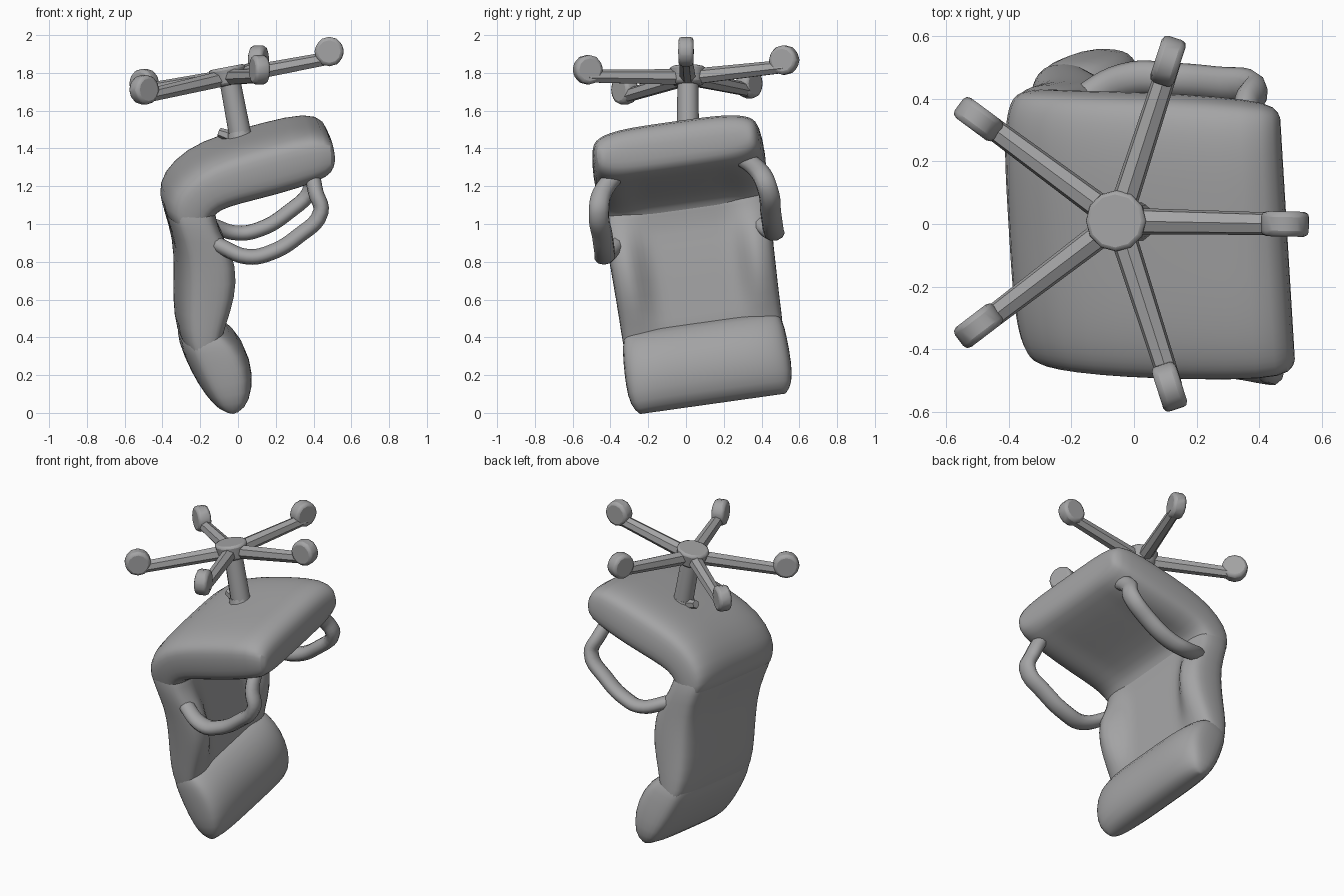
import bpy, bmesh, math
from mathutils import Matrix, Vector

if "Cube" in bpy.data.objects:
    bpy.data.objects.remove(bpy.data.objects["Cube"])

# Upholstery is modelled upright, then rolled about x and slightly skewed
SHEAR = Matrix(((1, -0.06, 0, 0), (0, 1, 0, 0), (0, 0, 1, 0), (0, 0, 0, 1)))
LEAN = (Matrix.Translation((0, 0, 1.2)) @ Matrix.Rotation(math.radians(8), 4, 'X')
        @ SHEAR @ Matrix.Translation((0, -0.02, -1.2)))

DARK = bpy.data.materials.new("dark_grey")
DARK.diffuse_color = (0.37, 0.37, 0.375, 1)
DARK.use_nodes = True
DARK.node_tree.nodes["Principled BSDF"].inputs["Base Color"].default_value = DARK.diffuse_color


def smooth(ob, angle):
    bpy.ops.object.select_all(action='DESELECT')
    ob.select_set(True)
    bpy.context.view_layer.objects.active = ob
    bpy.ops.object.shade_smooth_by_angle(angle=math.radians(angle))


def finish(name, bm, angle=50):
    bmesh.ops.recalc_face_normals(bm, faces=bm.faces)
    me = bpy.data.meshes.new(name)
    bm.to_mesh(me)
    bm.free()
    me.materials.append(DARK)
    ob = bpy.data.objects.new(name, me)
    bpy.context.collection.objects.link(ob)
    smooth(ob, angle)
    return ob


def loft(name, stations):
    """Padded form; station = outer x, z, inner x, z, half width, hollow."""
    n, steps = 4, 18
    ss = [math.sin(math.pi * (i / steps - 0.5)) for i in range(steps + 1)]
    section = [(s, max(0, 1 - abs(s) ** n) ** (1 / n)) for s in ss]
    section += [(s, -u) for s, u in section[-2:0:-1]]
    bm = bmesh.new()
    rings = []
    for ox, oz, ix, iz, w, hollow in stations:
        ring = []
        for s, u in section:
            d = hollow * max(0, u) * min(1, max(0, 2.2 * (1 - (s / 0.72) ** 2)))
            f = (u + 1) / 2 * (1 - d)
            ring.append(bm.verts.new(LEAN @ Vector((ox + (ix - ox) * f, s * w, oz + (iz - oz) * f))))
        rings.append(ring)
    k = len(section)
    for a, b in zip(rings, rings[1:]):
        for i in range(k):
            bm.faces.new((a[i], a[(i + 1) % k], b[(i + 1) % k], b[i]))
    # grid caps across each end
    for r in (rings[0], rings[-1]):
        for i in range(steps):
            quad = [r[i], r[i + 1], r[(k - i - 1) % k], r[(k - i) % k]]
            bm.faces.new(list(dict.fromkeys(quad)))
    ob = finish(name, bm, 60)
    m = ob.modifiers.new("smooth", 'SUBSURF')
    m.levels = m.render_levels = 1
    return ob


def rod(name, a, b, r1, r2, sides=8, bevel=0):
    a, b = Vector(a), Vector(b)
    d = b - a
    bm = bmesh.new()
    bmesh.ops.create_cone(bm, cap_ends=True, segments=sides, radius1=r1, radius2=r2, depth=d.length,
                          matrix=Matrix.Translation((a + b) / 2) @ d.to_track_quat('Z', 'Y').to_matrix().to_4x4())
    ob = finish(name, bm, 40)
    if bevel:
        m = ob.modifiers.new("bevel", 'BEVEL')
        m.width, m.segments = bevel, 2
    return ob


# Seat cushion, front lip to rear
loft("seat", [
    (0.49, 1.44, 0.49, 1.37, 0.39, 0),
    (0.475, 1.52, 0.48, 1.31, 0.43, 0),
    (0.38, 1.565, 0.41, 1.26, 0.45, 0.04),
    (0.15, 1.51, 0.19, 1.19, 0.46, 0.08),
    (-0.08, 1.445, -0.02, 1.14, 0.46, 0.08),
    (-0.26, 1.37, -0.11, 1.11, 0.455, 0.05),
    (-0.39, 1.24, -0.14, 1.08, 0.45, 0),
    (-0.41, 1.13, -0.16, 1.04, 0.44, 0),
    (-0.38, 1.02, -0.16, 1.00, 0.43, 0),
])

# Backrest with side bolsters
loft("backrest", [
    (-0.32, 1.28, -0.16, 1.16, 0.40, 0),
    (-0.41, 1.16, -0.13, 1.12, 0.44, 0),
    (-0.385, 1.05, -0.11, 1.01, 0.45, 0.15),
    (-0.335, 0.90, -0.03, 0.91, 0.44, 0.34),
    (-0.33, 0.72, 0.00, 0.74, 0.435, 0.36),
    (-0.335, 0.56, -0.04, 0.58, 0.43, 0.25),
    (-0.32, 0.42, -0.09, 0.46, 0.43, 0.05),
    (-0.26, 0.28, -0.12, 0.32, 0.42, 0),
])

# Headrest pillow
loft("headrest", [
    (-0.29, 0.46, -0.14, 0.49, 0.40, 0),
    (-0.32, 0.40, -0.06, 0.46, 0.43, 0),
    (-0.285, 0.29, 0.03, 0.37, 0.44, 0),
    (-0.225, 0.17, 0.07, 0.23, 0.445, 0),
    (-0.155, 0.075, 0.05, 0.10, 0.435, 0),
    (-0.10, 0.035, 0.00, 0.04, 0.39, 0),
])

# Looped armrests: x, z and how far the path turns in toward the chair
path = [(-0.24, 0.99, 0.12), (-0.12, 0.94, 0.04), (0.02, 0.89, 0), (0.14, 0.91, 0), (0.29, 1.00, 0),
        (0.41, 1.13, 0), (0.385, 1.23, 0.025), (0.37, 1.33, 0.10)]
for side, label in ((-1, "near"), (1, "far")):
    cu = bpy.data.curves.new("armrest_" + label, 'CURVE')
    cu.dimensions = '3D'
    cu.bevel_depth, cu.bevel_resolution, cu.resolution_u = 0.041, 3, 5
    cu.use_fill_caps = True
    sp = cu.splines.new('BEZIER')
    sp.bezier_points.add(len(path) - 1)
    for p, (x, z, inward) in zip(sp.bezier_points, path):
        p.co = (x, -side * inward, z)
        p.handle_left_type = p.handle_right_type = 'AUTO'
    ob = bpy.data.objects.new("armrest_" + label, cu)
    bpy.context.collection.objects.link(ob)
    smooth_name = ob.name
    bpy.ops.object.select_all(action='DESELECT')
    ob.select_set(True)
    bpy.context.view_layer.objects.active = ob
    bpy.ops.object.convert(target='MESH')
    ob = bpy.context.object
    ob.data.transform(LEAN @ Matrix.Translation((0, side * 0.45 - 0.005, 0)) @ Matrix.Diagonal((1, 1.35, 1, 1)))
    ob.data.materials.clear()
    ob.data.materials.append(DARK)
    smooth(ob, 60)


# Star base lies in a tilted plane
def base(x, y, lift=0.0):
    return Vector((x - 0.19 * lift, y, 1.785 + 0.19 * x + 0.05 * y + lift))


HUB = (-0.05, 0.01)
rod("hub", base(*HUB, -0.04), base(*HUB, 0.055), 0.085, 0.10, 12, 0.015)
rod("gas_column", (0.025, 0.01, 1.40), (-0.045, 0.01, 1.77), 0.06, 0.055, 12)
rod("column_collar", (0.02, 0.01, 1.41), (0.005, 0.01, 1.49), 0.08, 0.06, 10)
rod("tilt_lever", (0.0, 0.02, 1.45), (-0.10, 0.04, 1.485), 0.035, 0.025, 6)

tips = [(0.49, 0.0), (0.115, 0.52), (-0.49, 0.335), (-0.49, -0.325), (0.12, -0.52)]
for i, (x, y) in enumerate(tips, 1):
    tip = base(x, y)
    rod(f"base_leg_{i}", base(*HUB), tip, 0.044, 0.036, 7)
    across = (tip - base(*HUB)).cross(Vector((0, 0, 1))).normalized() * 0.04
    c = base(x, y, 0.035)
    rod(f"caster_{i}", c - across, c + across, 0.078, 0.078, 12, 0.018)
